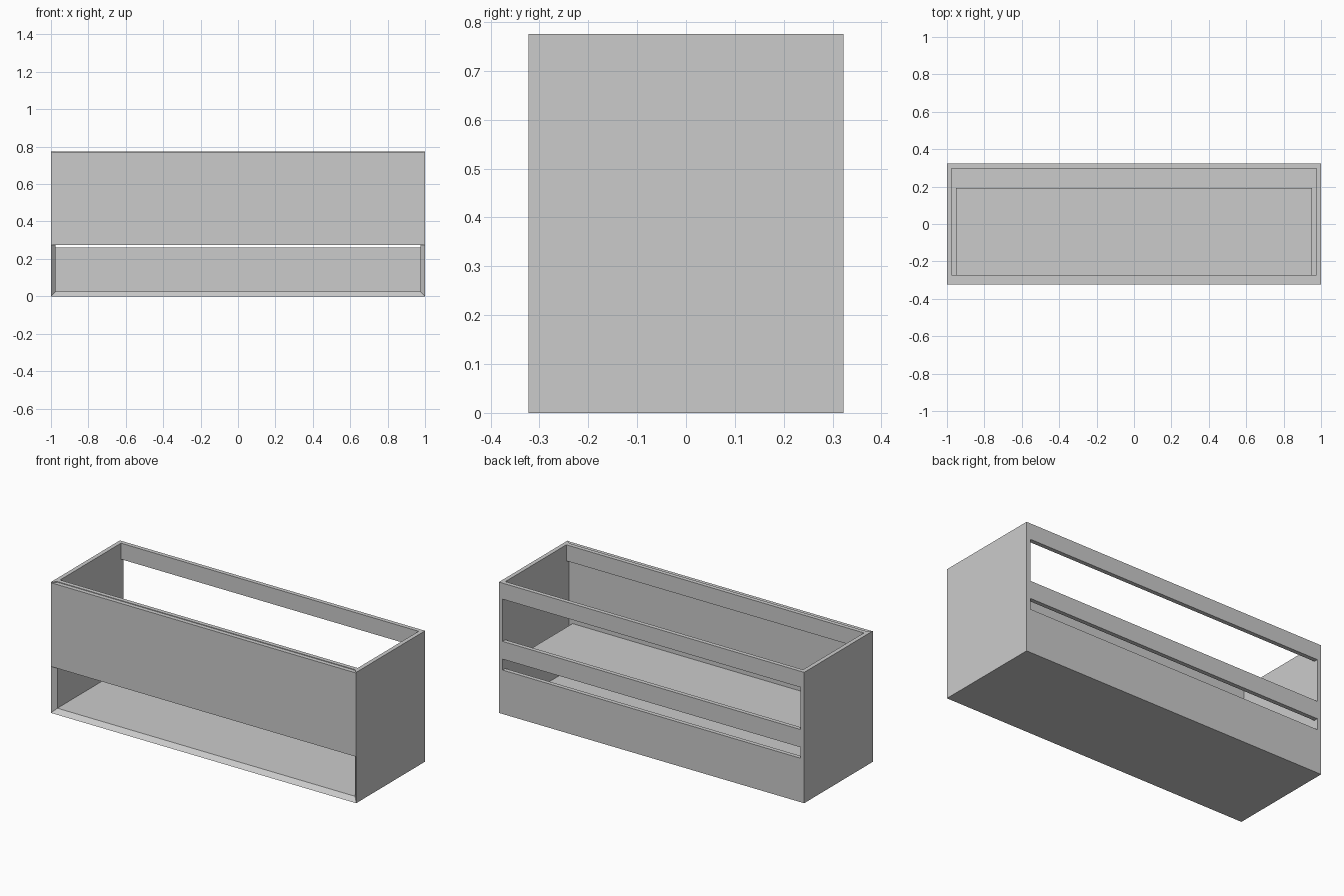
import bpy, bmesh

if "Cube" in bpy.data.objects:
    bpy.data.objects.remove(bpy.data.objects["Cube"])

W, D, H, T = 1.0, 0.3225, 0.775, 0.025   # half width, half depth, height, board thickness
XI, YF = W - T, -D + T                   # inner side face, inner front face


def board(name, a, b):
    """Six-sided board between two matching quads."""
    bm = bmesh.new()
    va = [bm.verts.new(p) for p in a]
    vb = [bm.verts.new(p) for p in b]
    bm.faces.new(va)
    bm.faces.new(vb)
    for i in range(4):
        j = (i + 1) % 4
        bm.faces.new((va[i], va[j], vb[j], vb[i]))
    bmesh.ops.recalc_face_normals(bm, faces=bm.faces)
    me = bpy.data.meshes.new(name)
    bm.to_mesh(me)
    bm.free()
    ob = bpy.data.objects.new(name, me)
    bpy.context.collection.objects.link(ob)
    return ob


def rect(x, y0, y1, z):
    return [(-x, y0, z), (x, y0, z), (x, y1, z), (-x, y1, z)]


def box(name, x, y0, y1, z0, z1):
    return board(name, rect(x, y0, y1, z0), rect(x, y0, y1, z1))


def side_quad(x, y0, y1, z0, z1):
    return [(x, y0, z0), (x, y1, z0), (x, y1, z1), (x, y0, z1)]


# Bottom board, mitred at the sides and bevelled at the front
board("bottom_panel", rect(W, -D, D, 0), rect(XI, YF, D, T))

# Side boards with mitred front and bottom edges
for s, label in ((-1, "left"), (1, "right")):
    board(label + "_side_panel",
          side_quad(s * W, -D, D, 0, H),
          side_quad(s * XI, YF, D, T, H))

# Drawer front, mitred into the sides, just below the top edge
FZ0, FZ1 = 0.275, 0.771
board("drawer_front",
      [(-W, -D, FZ0), (W, -D, FZ0), (W, -D, FZ1), (-W, -D, FZ1)],
      [(-XI, YF, FZ0), (XI, YF, FZ0), (XI, YF, FZ1), (-XI, YF, FZ1)])

# Rails and back board between the sides
box("front_top_rail", XI, YF, YF + T, 0.68, H)
for name, z0, z1 in (("back_top_rail", 0.68, H),
                     ("back_middle_rail", 0.325, 0.43),
                     ("lower_back_panel", T, 0.26)):
    box(name, XI, D - T, D, z0, z1)

# Inner drawer floor, short of the sides and back
box("drawer_floor", 0.952, YF, 0.193, 0.28, 0.305)
